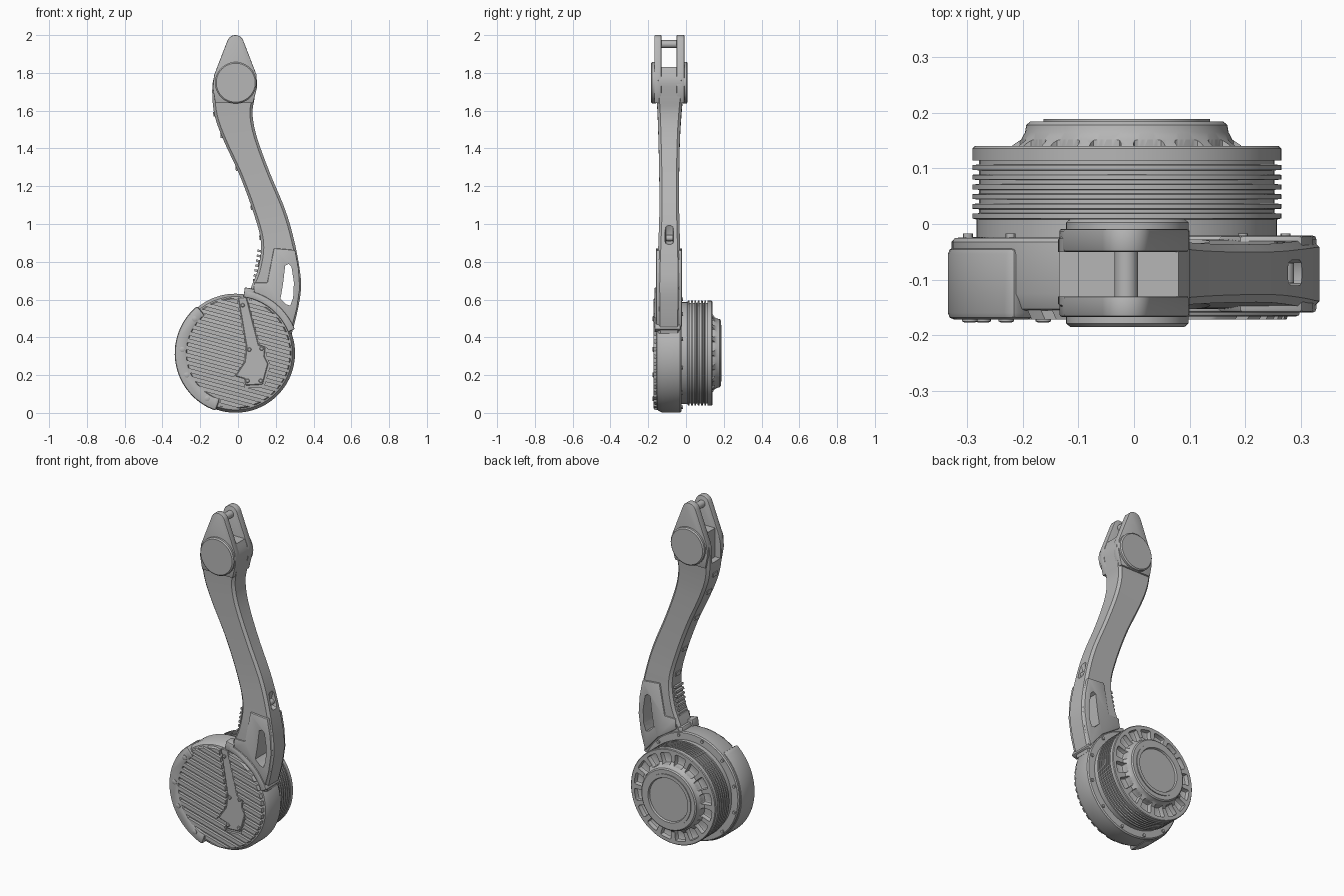
import bpy, bmesh, math
from mathutils import Vector, Matrix

if "Cube" in bpy.data.objects:
    bpy.data.objects.remove(bpy.data.objects["Cube"])

GREY = 0.47
metal = bpy.data.materials.new("plain grey metal")
metal.use_nodes = True
metal.diffuse_color = (GREY, GREY, GREY, 1)
metal.node_tree.nodes["Principled BSDF"].inputs["Base Color"].default_value = (GREY, GREY, GREY, 1)

CX, CZ, R = -0.013, 0.316, 0.315      # wheel axis and housing radius


def make(name, bm):
    bmesh.ops.recalc_face_normals(bm, faces=bm.faces[:])
    mesh = bpy.data.meshes.new(name)
    bm.to_mesh(mesh)
    bm.free()
    mesh.materials.append(metal)
    ob = bpy.data.objects.new(name, mesh)
    bpy.context.collection.objects.link(ob)
    return ob


def loft(name, rings):
    """Skin a list of equal closed rings and cap both ends."""
    bm = bmesh.new()
    rows = [[bm.verts.new(p) for p in ring] for ring in rings]
    n = len(rows[0])
    for a, b in zip(rows, rows[1:]):
        for i in range(n):
            j = (i + 1) % n
            bm.faces.new((a[i], a[j], b[j], b[i]))
    bm.faces.new(rows[0])
    bm.faces.new(rows[-1])
    return make(name, bm)


def prism(name, pts, y0, y1):
    """Extrude an x-z outline along y."""
    return loft(name, [[(x, y, z) for x, z in pts] for y in (y0, y1)])


def lathe(name, profile, x=CX, z=CZ, n=96):
    """Turn (radius, y) points about an axis along y."""
    turn = [math.tau * i / n for i in range(n)]
    return loft(name, [[(x + r * math.cos(a), y, z + r * math.sin(a)) for a in turn] for r, y in profile])


def polar(r, deg, x=CX, z=CZ):
    a = math.radians(deg)
    return (x + r * math.cos(a), z + r * math.sin(a))


def arc(r, a0, a1, n=28, x=CX, z=CZ):
    return [polar(r, a0 + (a1 - a0) * i / n, x, z) for i in range(n + 1)]


def arc_block(name, r0, r1, a0, a1, y0, y1, n=28):
    return prism(name, arc(r0, a0, a1, n) + arc(r1, a1, a0, n), y0, y1)


def box(name, centre, size, angle=0):
    bm = bmesh.new()
    turn = Matrix.Rotation(angle, 4, 'Y')
    mat = Matrix.Translation(centre) @ turn @ Matrix.Diagonal((*size, 1))
    bmesh.ops.create_cube(bm, size=1, matrix=mat)
    return make(name, bm)


def bake(ob):
    deps = bpy.context.evaluated_depsgraph_get()
    mesh = bpy.data.meshes.new_from_object(ob.evaluated_get(deps))
    ob.modifiers.clear()
    ob.data = mesh


def cut(ob, tools, operation='DIFFERENCE', keep=False):
    for tool in tools:
        mod = ob.modifiers.new("cut", 'BOOLEAN')
        mod.operation, mod.object, mod.solver = operation, tool, 'EXACT'
    bake(ob)
    if not keep:
        for tool in tools:
            bpy.data.objects.remove(tool)


def bevel(ob, width, segments=2):
    mod = ob.modifiers.new("bevel", 'BEVEL')
    mod.width, mod.segments, mod.limit_method = width, segments, 'ANGLE'
    bake(ob)


def join(name, parts):
    bm = bmesh.new()
    for p in parts:
        bm.from_mesh(p.data)
        bpy.data.objects.remove(p)
    return make(name, bm)


# Round housing with a chamfered front
lathe("housing", [(0.29, -0.156), (0.3, -0.153), (R, -0.125), (R, -0.032), (0.309, -0.025), (0.25, -0.022)])

# Grooved drum behind the housing
drum_profile = [(0.27, -0.03), (0.27, 0.008)]
for i in range(6):
    y = 0.01 + i * 0.0175
    drum_profile += [(0.278, y), (0.278, y + 0.0085), (0.266, y + 0.0095), (0.266, y + 0.0165)]
drum_profile += [(0.278, 0.114), (0.278, 0.136), (0.274, 0.14), (0.1, 0.14)]
drum = lathe("drum", drum_profile)

# Ring of pockets in the drum's back face
pockets = []
for i in range(16):
    mid = i * 22.5 + 11
    pocket = arc_block("pocket", 0.19, 0.255, mid - 8, mid + 8, 0.112, 0.2, 6)
    bevel(pocket, 0.012)
    pockets.append(pocket)
pocket_ring = join("pocket_ring", pockets)
hub = lathe("hub", [(0.21, 0.132), (0.205, 0.142), (0.19, 0.152), (0.183, 0.165), (0.181, 0.178),
                    (0.174, 0.184), (0.15, 0.184), (0.15, 0.189), (0.13, 0.189), (0.126, 0.178)])
cut(drum, [pocket_ring], keep=True)
cut(hub, [pocket_ring])

# Cover plate with a long handle on the front
plate_pts = [(0.0, 0.61), (0.045, 0.615), (0.11, 0.36), (0.145, 0.345), (0.14, 0.3), (0.16, 0.26),
             (0.13, 0.15), (0.04, 0.145), (0.035, 0.18), (-0.015, 0.195), (0.035, 0.27), (0.045, 0.345)]
plate = prism("cover_plate", plate_pts, -0.163, -0.15)
bevel(plate, 0.004, 1)
for x, z in ((0.05, 0.17), (0.12, 0.17), (0.06, 0.335), (0.125, 0.34), (0.025, 0.57)):
    lathe("cover_bolt", [(0.011, -0.155), (0.011, -0.166), (0.008, -0.169)], x, z, 12)

# Slanted cooling ribs, trimmed to the disc and around the cover plate
slats = [box("slat", (CX + 0.3 * k / 40, -0.163, CZ + k * 0.0372), (0.8, 0.018, 0.022), math.radians(15))
         for k in range(-8, 9)]
ribs = join("cooling_ribs", slats)
cut(ribs, [lathe("trim_disc", [(0.278, -0.2), (0.298, -0.14)])], 'INTERSECT')
clear = [((x - 0.07) * 1.12 + 0.07, (z - 0.36) * 1.06 + 0.36) for x, z in plate_pts]
cut(ribs, [prism("trim_plate", clear, -0.2, -0.1),
           arc_block("trim_shield", 0.262, 0.4, 128, 252, -0.2, -0.1)])

# Curved guard on the outer side, with bolts
guard = arc_block("side_guard", 0.258, 0.322, 129, 251, -0.172, -0.042)
bevel(guard, 0.012)
for a in (140, 176, 204, 238):
    x, z = polar(0.283, a)
    lathe("guard_bolt", [(0.014, -0.165), (0.014, -0.175), (0.01, -0.177)], x, z, 16)
for a in range(15, 375, 30):
    x, z = polar(0.296, a)
    lathe("rear_bolt", [(0.009, -0.03), (0.009, -0.017)], x, z, 12)

# Collar that ties the arm to the housing, with a small lug
bevel(arc_block("collar", 0.3, 0.338, 22, 80, -0.166, -0.03), 0.006)
bevel(arc_block("collar_lug", 0.3, 0.352, 73, 82, -0.166, -0.11, 4), 0.005)

# Curved arm: left x, z, right x, z, front y, back y
stations = [
    (-0.10, 1.83, 0.08, 1.83, -0.16, -0.012), (-0.132, 1.76, 0.1, 1.76, -0.16, -0.012),
    (-0.135, 1.66, 0.088, 1.67, -0.155, -0.017), (-0.12, 1.56, 0.077, 1.58, -0.15, -0.025),
    (-0.075, 1.44, 0.1, 1.46, -0.146, -0.032), (0.01, 1.255, 0.165, 1.28, -0.142, -0.036),
    (0.085, 1.05, 0.25, 1.075, -0.141, -0.036), (0.122, 0.9, 0.298, 0.91, -0.146, -0.032),
    (0.105, 0.76, 0.328, 0.75, -0.152, -0.028), (0.06, 0.64, 0.333, 0.65, -0.153, -0.028),
    (0.05, 0.57, 0.313, 0.53, -0.152, -0.03), (0.06, 0.48, 0.285, 0.42, -0.15, -0.032)]


def smooth_rows(rows, steps=5):
    out = []
    for i in range(len(rows) - 1):
        a, b, c, d = (rows[max(0, min(len(rows) - 1, i + k))] for k in (-1, 0, 1, 2))
        for s in range(steps):
            t = s / steps
            out.append([q + t * (r - p + t * (2 * p - 5 * q + 4 * r - w + t * (3 * (q - r) + w - p))) / 2
                        for p, q, r, w in zip(a, b, c, d)])
    return out + [rows[-1]]


def section(row, c=0.014):
    xl, zl, xr, zr, yf, yb = row
    left, right = Vector((xl, 0, zl)), Vector((xr, 0, zr))
    u = (right - left).normalized() * c
    spots = [(left + u, yf), (right - u, yf), (right, yf + c), (right, yb - c),
             (right - u, yb), (left + u, yb), (left, yb - c), (left, yf + c)]
    return [(p.x, y, p.z) for p, y in spots]


arm_rows = smooth_rows(stations)
arm = loft("arm", [section(r) for r in arm_rows])

# Lower bracket skin and the window through the arm
bracket = prism("lower_bracket", [(0.19, 0.872), (0.303, 0.862), (0.322, 0.76), (0.328, 0.66), (0.312, 0.55),
                                  (0.285, 0.45), (0.2, 0.55), (0.08, 0.63), (0.085, 0.69), (0.155, 0.69)],
                -0.159, -0.021)
bevel(bracket, 0.006)
window = prism("window", [(0.25, 0.78), (0.268, 0.788), (0.283, 0.775), (0.296, 0.69), (0.292, 0.61), (0.277, 0.568),
                          (0.255, 0.575), (0.225, 0.605), (0.238, 0.68)], -0.3, 0.2)
cut(bracket, [window], keep=True)
notch = box("notch", (0.3, -0.088, 0.945), (0.07, 0.046, 0.1), math.radians(15))
bevel(notch, 0.014)
fork_gap = box("fork_gap", (-0.14, -0.09, 1.76), (0.08, 0.08, 0.2))
cut(arm, [window, notch, fork_gap])
lathe("notch_bolt", [(0.016, -0.106), (0.016, -0.07)], 0.272, 0.925, 16)

# Small clips along the inner edge of the arm
for row in arm_rows[14:42:5]:
    lean = math.atan2(row[3] - row[1], row[2] - row[0])
    box("edge_clip", (row[0] + 0.004, -0.09, row[1]), (0.02, 0.04, 0.024), -lean)
for k in range(7):
    box("rack_tooth", (0.094 + k * 0.004, -0.09, 0.7 + k * 0.026), (0.03, 0.07, 0.012), 0.2)

# Fork ears, cross pin and pivot caps at the top
tip = arc(0.045, 20, 160, 12, -0.014, 1.955)
ear_pts = tip + [(-0.126, 1.79), (-0.134, 1.72), (-0.12, 1.64), (0.08, 1.64), (0.1, 1.72), (0.098, 1.79)]
for name, y0, y1 in (("front_ear", -0.167, -0.13), ("back_ear", -0.05, -0.009)):
    bevel(prism(name, ear_pts, y0, y1), 0.004)
lathe("cross_pin", [(0.021, -0.14), (0.021, -0.04)], -0.014, 1.952, 24)
for name, y, out in (("front_pivot_cap", -0.16, -1), ("back_pivot_cap", -0.016, 1)):
    lathe(name, [(0.11, y), (0.11, y + out * 0.019), (0.103, y + out * 0.025), (0.09, y + out * 0.025)],
          -0.012, 1.748, 64)

# Smooth shading with sharp edges kept
bpy.ops.object.select_all(action='DESELECT')
for ob in bpy.context.collection.objects:
    if ob.type == 'MESH' and metal.name in ob.data.materials:
        ob.select_set(True)
        bpy.context.view_layer.objects.active = ob
bpy.ops.object.shade_smooth_by_angle(angle=math.radians(30))
